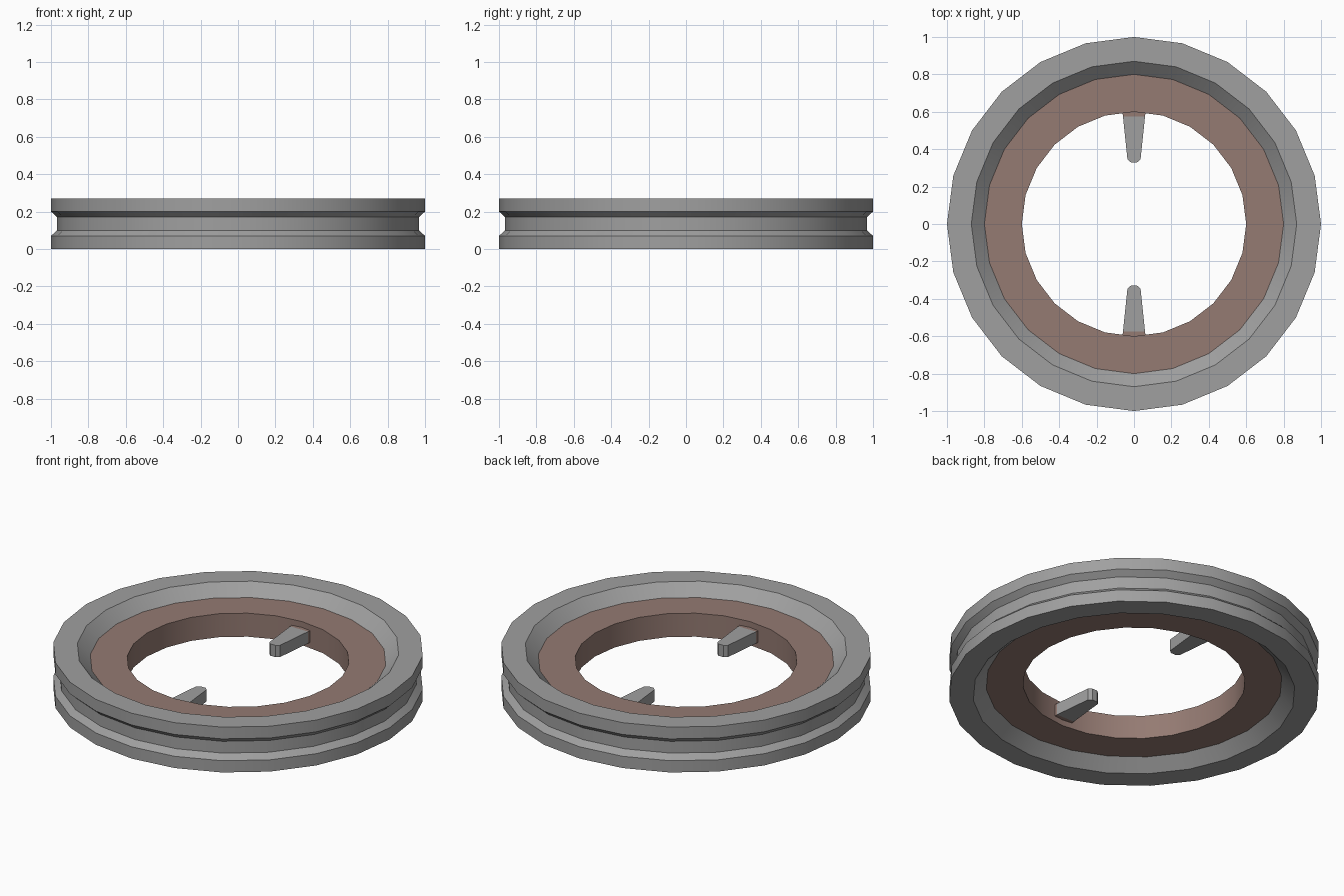
import bpy, bmesh, math

if "Cube" in bpy.data.objects:
    bpy.data.objects.remove(bpy.data.objects["Cube"])

SIDES = 24


def material(name, rgb):
    m = bpy.data.materials.new(name)
    m.diffuse_color = (*rgb, 1)
    m.use_nodes = True
    m.node_tree.nodes["Principled BSDF"].inputs["Base Color"].default_value = m.diffuse_color
    return m


grey = material("grey metal", (0.35, 0.35, 0.35))
brown = material("dull brown", (0.298, 0.197, 0.170))


def finish(name, bm, mats):
    me = bpy.data.meshes.new(name)
    bm.to_mesh(me)
    bm.free()
    for m in mats:
        me.materials.append(m)
    ob = bpy.data.objects.new(name, me)
    bpy.context.collection.objects.link(ob)
    bpy.ops.object.select_all(action='DESELECT')
    ob.select_set(True)
    bpy.context.view_layer.objects.active = ob
    bpy.ops.object.shade_smooth_by_angle(angle=math.radians(25))
    return ob


def lathe(name, profile, mat):
    """Sweep an open (radius, z) profile, listed so faces point outwards."""
    bm = bmesh.new()
    rings = []
    for i in range(SIDES):
        a = 2 * math.pi * i / SIDES
        rings.append([bm.verts.new((r * math.cos(a), r * math.sin(a), z))
                      for r, z in profile])
    for i in range(SIDES):
        p, q = rings[i], rings[(i + 1) % SIDES]
        for j in range(len(profile) - 1):
            bm.faces.new((p[j], q[j], q[j + 1], p[j + 1]))
    return finish(name, bm, [mat])


# Grooved outer rim with sloped inner shoulders
lathe("outer_rim", [(0.80, 0.065), (0.87, 0), (1, 0), (1, 0.07), (0.967, 0.10),
                    (0.967, 0.17), (1, 0.20), (1, 0.27), (0.87, 0.27),
                    (0.80, 0.205)], grey)

# Recessed flat inner ring
lathe("inner_ring", [(0.80, 0.205), (0.60, 0.205), (0.60, 0.065), (0.80, 0.065)],
      brown)


def prism(bm, pts, sign, mat_index):
    """Vertical prism from plan points, turned half round when sign is -1."""
    low = [bm.verts.new((x * sign, y * sign, 0.10)) for x, y in pts]
    high = [bm.verts.new((x * sign, y * sign, 0.17)) for x, y in pts]
    faces = [bm.faces.new(low[::-1]), bm.faces.new(high)]
    n = len(pts)
    for i in range(n):
        k = (i + 1) % n
        faces.append(bm.faces.new((low[i], low[k], high[k], high[i])))
    for f in faces:
        f.material_index = mat_index


# Tapered pegs pointing inwards, each with a brown root
for name, sign in (("back_peg", 1), ("front_peg", -1)):
    bm = bmesh.new()
    prism(bm, [(-0.017, 0.33), (0.017, 0.33), (0.035, 0.345),
               (0.059, 0.575), (-0.059, 0.575), (-0.035, 0.345)], sign, 0)
    prism(bm, [(-0.059, 0.575), (0.059, 0.575),
               (0.062, 0.605), (-0.062, 0.605)], sign, 1)
    finish(name, bm, [grey, brown])
